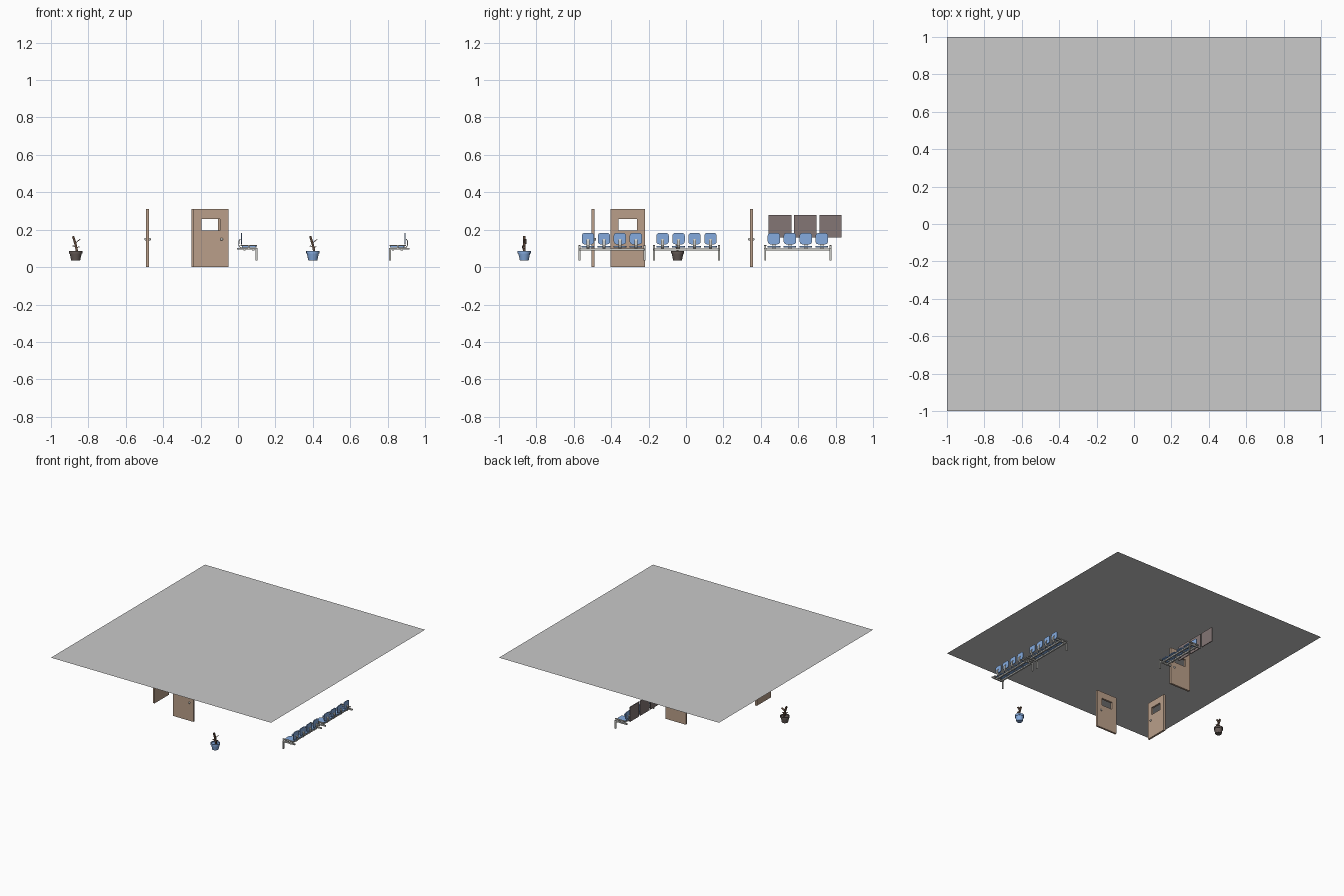
import bpy, bmesh, math
from mathutils import Vector

if "Cube" in bpy.data.objects:
    bpy.data.objects.remove(bpy.data.objects["Cube"])


def material(name, r, g, b):
    m = bpy.data.materials.new(name)
    m.diffuse_color = tuple((c / 255) ** 2.2 for c in (r, g, b)) + (1,)
    m.use_nodes = True
    m.node_tree.nodes["Principled BSDF"].inputs["Base Color"].default_value = m.diffuse_color
    return m


GREY = material("ceiling grey", 200, 200, 200)
WOOD = material("door wood", 184, 157, 136)
BLUE = material("seat blue", 132, 170, 222)
METAL = material("pale metal", 205, 205, 200)
PICTURE = material("picture brown", 130, 117, 116)
POT_DARK = material("dark pot", 100, 90, 86)
STEM = material("stem brown", 88, 68, 56)
LEAF = material("leaf tan", 140, 115, 100)


def finish(bm, name, mat, smooth=False):
    bmesh.ops.recalc_face_normals(bm, faces=bm.faces)
    me = bpy.data.meshes.new(name)
    bm.to_mesh(me)
    bm.free()
    me.materials.append(mat)
    ob = bpy.data.objects.new(name, me)
    bpy.context.collection.objects.link(ob)
    if smooth:
        bpy.ops.object.select_all(action='DESELECT')
        ob.select_set(True)
        bpy.context.view_layer.objects.active = ob
        bpy.ops.object.shade_smooth_by_angle(angle=math.radians(40))
    return ob


def box(name, lo, hi, mat):
    bm = bmesh.new()
    bmesh.ops.create_cube(bm, size=1)
    for v in bm.verts:
        v.co = [l + (c + 0.5) * (h - l) for c, l, h in zip(v.co, lo, hi)]
    return finish(bm, name, mat)


def rounded_plate(name, centre, w, h, r, thick, axis, mat):
    """Rounded slab; w runs along y, h along z (axis x) or x (axis z)."""
    bm = bmesh.new()
    ring = []
    for k, (sx, sy) in enumerate([(1, 1), (-1, 1), (-1, -1), (1, -1)]):
        for i in range(5):
            a = math.pi / 2 * (k + i / 4)
            p = sx * (w / 2 - r) + r * math.cos(a)
            q = sy * (h / 2 - r) + r * math.sin(a)
            co = (-thick / 2, p, q) if axis == 'x' else (q, p, -thick / 2)
            ring.append(bm.verts.new(Vector(co) + Vector(centre)))
    face = bm.faces.new(ring)
    out = bmesh.ops.extrude_face_region(bm, geom=[face])
    step = Vector((thick, 0, 0)) if axis == 'x' else Vector((0, 0, thick))
    bmesh.ops.translate(bm, vec=step, verts=[g for g in out['geom'] if isinstance(g, bmesh.types.BMVert)])
    return finish(bm, name, mat)


def strip(name, path, y, width, thick, mat):
    """Flat bar swept along a path in the x-z plane."""
    bm = bmesh.new()
    rows = []
    for i, (x, z) in enumerate(path):
        a, b = path[max(i - 1, 0)], path[min(i + 1, len(path) - 1)]
        t = Vector((b[0] - a[0], b[1] - a[1])).normalized() * thick / 2
        rows.append([bm.verts.new((x + s * t.y, y + e * width / 2, z - s * t.x))
                     for s, e in ((1, 1), (1, -1), (-1, -1), (-1, 1))])
    for a, b in zip(rows, rows[1:]):
        for k in range(4):
            bm.faces.new((a[k], a[(k + 1) % 4], b[(k + 1) % 4], b[k]))
    bm.faces.new(rows[0])
    bm.faces.new(rows[-1])
    return finish(bm, name, mat)


def lathe(name, x, y, profile, sides, mat):
    bm = bmesh.new()
    rings = [[bm.verts.new((x + r * math.cos(2 * math.pi * i / sides),
                            y + r * math.sin(2 * math.pi * i / sides), z))
              for i in range(sides)] for r, z in profile]
    for a, b in zip(rings, rings[1:]):
        for i in range(sides):
            j = (i + 1) % sides
            bm.faces.new((a[i], a[j], b[j], b[i]))
    bm.faces.new(rings[0])
    bm.faces.new(rings[-1])
    return finish(bm, name, mat, True)


# Ceiling: single sheet
bm = bmesh.new()
bmesh.ops.create_grid(bm, x_segments=1, y_segments=1, size=1)
bmesh.ops.translate(bm, vec=(0, 0, 0.463), verts=bm.verts)
finish(bm, "ceiling", GREY)


# Doors: slab with an open window, knob on both sides
def door(name, x, y, turn, knob):
    bm = bmesh.new()
    us, zs = (-0.093, -0.05, 0.05, 0.093), (0, 0.195, 0.256, 0.31)
    g = [[bm.verts.new((u, 0, z)) for z in zs] for u in us]
    for i in range(3):
        for j in range(3):
            if (i, j) != (1, 1):
                bm.faces.new((g[i][j], g[i + 1][j], g[i + 1][j + 1], g[i][j + 1]))
    slab = finish(bm, name, WOOD)
    mod = slab.modifiers.new("thickness", 'SOLIDIFY')
    mod.thickness, mod.offset = 0.016, 0
    bm = bmesh.new()
    for s in (-1, 1):
        out = bmesh.ops.create_uvsphere(bm, u_segments=10, v_segments=6, radius=0.008)
        bmesh.ops.translate(bm, vec=(knob, s * 0.01, 0.149), verts=out['verts'])
    knobs = finish(bm, name + "_knobs", METAL, True)
    for ob in (slab, knobs):
        ob.location = (x, y, 0)
        ob.rotation_euler.z = turn


door("front_door", -0.145, -0.498, 0, 0.058)
door("back_door", -0.156, 0.349, 0, 0.058)
door("side_door", -0.483, -0.311, math.pi / 2, -0.058)


# Benches: four seats on a beam, u is depth from the back
def bench(name, x0, facing, yc):
    def X(u):
        return x0 + facing * u

    def bar(part, u0, u1, ya, yb, z0, z1):
        a, b = sorted((X(u0), X(u1)))
        box(name + part, (a, ya, z0), (b, yb, z1), METAL)

    for k in range(4):
        y = yc + (k - 1.5) * 0.0853
        rounded_plate(f"{name}_backrest_{k}", (X(0.024), y, 0.152), 0.066, 0.06, 0.014, 0.006, 'x', BLUE)
        rounded_plate(f"{name}_seat_{k}", (X(0.066), y, 0.109), 0.068, 0.078, 0.014, 0.007, 'z', BLUE)
        path = [(0.018, 0.15), (0.011, 0.14), (0.01, 0.118), (0.018, 0.104), (0.06, 0.102)]
        strip(f"{name}_support_{k}", [(X(u), z) for u, z in path], y, 0.016, 0.005, METAL)
    bar("_rear_beam", 0.035, 0.047, yc - 0.178, yc + 0.178, 0.09, 0.1)
    bar("_front_beam", 0.082, 0.094, yc - 0.178, yc + 0.178, 0.09, 0.1)
    for s in (-1, 1):
        y = yc + s * 0.174
        bar("_end_bar", 0, 0.11, y - 0.006, y + 0.006, 0.093, 0.103)
        bar("_leg", 0.1, 0.11, y - 0.005, y + 0.005, 0.035, 0.1)
        bar("_arm", 0.02, 0.108, y - 0.006, y + 0.006, 0.112, 0.119)
        bar("_arm_post", 0.06, 0.068, y - 0.005, y + 0.005, 0.1, 0.115)


bench("right_front_bench", 0.917, -1, -0.396)
bench("right_back_bench", 0.917, -1, 0.003)
bench("centre_bench", -0.006, 1, 0.598)

# Wall pictures
for k, (a, b) in enumerate(((0.441, 0.563), (0.578, 0.699), (0.713, 0.832))):
    box(f"wall_picture_{k}", (-0.073, a, 0.157), (-0.067, b, 0.278), PICTURE)


# Potted plants
def plant(name, x, y, mat):
    lathe(name + "_pot", x, y, [(0.024, 0.035), (0.032, 0.073), (0.036, 0.073),
                                (0.036, 0.087), (0.031, 0.087), (0.031, 0.08)], 14, mat)
    strip(name + "_stem", [(x + 0.008, 0.08), (x, 0.12), (x - 0.014, 0.165)], y, 0.012, 0.012, STEM)
    strip(name + "_upper_leaf", [(x - 0.004, 0.125), (x + 0.012, 0.14), (x + 0.024, 0.148)],
          y + 0.006, 0.014, 0.004, LEAF)
    strip(name + "_left_leaf", [(x, 0.105), (x - 0.01, 0.113), (x - 0.018, 0.112)], y - 0.006, 0.012, 0.004, LEAF)
    strip(name + "_lower_leaf", [(x + 0.004, 0.095), (x + 0.015, 0.11), (x + 0.02, 0.108)], y, 0.016, 0.004, LEAF)


plant("blue_plant", 0.4, -0.865, BLUE)
plant("dark_plant", -0.868, -0.045, POT_DARK)
